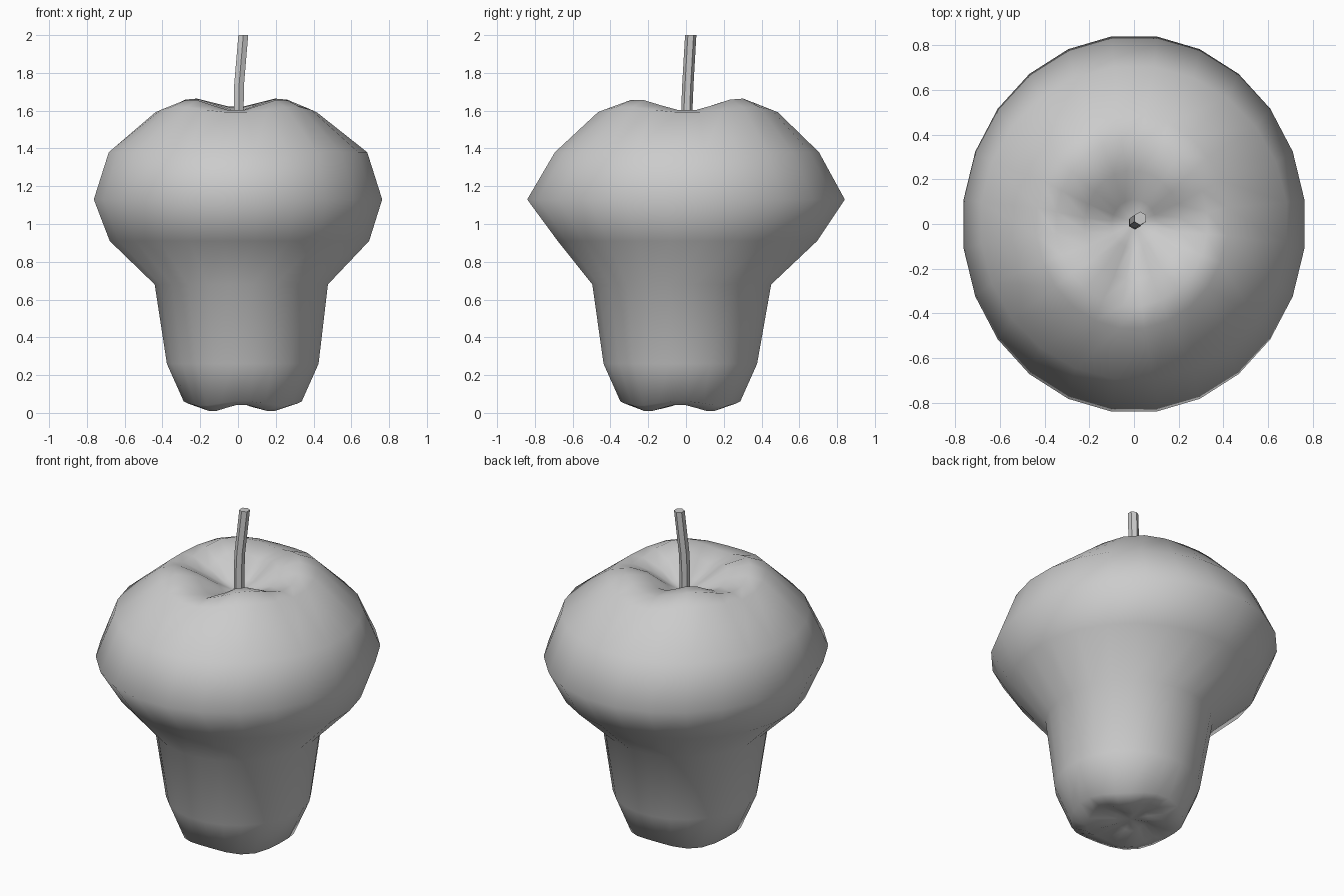
import bpy, bmesh, math
from mathutils import Vector

if "Cube" in bpy.data.objects:
    bpy.data.objects.remove(bpy.data.objects["Cube"])


def loft(name, rings, start, end):
    """Join rings of points, closing both ends with a centre vertex."""
    bm = bmesh.new()
    loops = [[bm.verts.new(p) for p in ring] for ring in rings]
    n = len(loops[0])
    for a, b in zip(loops, loops[1:]):
        for i in range(n):
            j = (i + 1) % n
            bm.faces.new((a[i], a[j], b[j], b[i]))
    s, e = bm.verts.new(start), bm.verts.new(end)
    for i in range(n):
        j = (i + 1) % n
        bm.faces.new((s, loops[0][j], loops[0][i]))
        bm.faces.new((e, loops[-1][i], loops[-1][j]))
    bmesh.ops.recalc_face_normals(bm, faces=bm.faces)
    mesh = bpy.data.meshes.new(name)
    bm.to_mesh(mesh)
    bm.free()
    obj = bpy.data.objects.new(name, mesh)
    bpy.context.collection.objects.link(obj)
    return obj


def body_ring(z, x0, x1, y0, y1, lobe=0.0, back=0.0, sides=24):
    """Elliptical ring from its extents; lobe raises the four diagonals."""
    pts = []
    for i in range(sides):
        a = math.tau * (i + 0.5) / sides
        c, s = math.cos(a), math.sin(a)
        pts.append(((x0 + x1) / 2 + c * (x1 - x0) / 2,
                    (y0 + y1) / 2 + s * (y1 - y0) / 2,
                    z - lobe * math.cos(4 * a) + back * max(s, 0) ** 4))
    return pts


# Fruit body: lobed foot, narrow waist, wide shoulder, dimpled crown
profile = [
    (0.045, -0.09, 0.10, -0.12, 0.09, -0.012),
    (0.026, -0.20, 0.24, -0.27, 0.20, -0.018),
    (0.05, -0.29, 0.34, -0.35, 0.29, -0.012),
    (0.26, -0.38, 0.43, -0.44, 0.38),
    (0.68, -0.445, 0.48, -0.50, 0.455),
    (0.91, -0.685, 0.70, -0.685, 0.70),
    (1.13, -0.77, 0.77, -0.848, 0.848),
    (1.38, -0.69, 0.69, -0.70, 0.71),
    (1.605, -0.44, 0.42, -0.47, 0.49, 0.015),
    (1.63, -0.35, 0.33, -0.37, 0.38, 0.03, 0.02),
    (1.60, -0.22, 0.21, -0.25, 0.24, 0.03, 0.03),
    (1.535, -0.10, 0.10, -0.11, 0.11, 0.01),
]
body = loft("fruit_body", [body_ring(*p) for p in profile],
            (0.01, -0.02, 0.055), (0, 0.005, 1.49))

# Stem: bent six-sided stalk
path = [(0.004, 0.005, 1.48), (0.004, 0.005, 1.62),
        (0.006, 0.01, 1.74), (0.028, 0.025, 2.0)]
stem_rings = [[Vector(p) + Vector((0.03 * math.cos(math.tau * i / 6 + math.pi / 6),
                                   0.03 * math.sin(math.tau * i / 6 + math.pi / 6), 0))
               for i in range(6)] for p in path]
stem = loft("stem", stem_rings, path[0], path[-1])

for obj, angle in ((body, 80), (stem, 40)):
    bpy.ops.object.select_all(action='DESELECT')
    bpy.context.view_layer.objects.active = obj
    obj.select_set(True)
    bpy.ops.object.shade_smooth_by_angle(angle=math.radians(angle))
